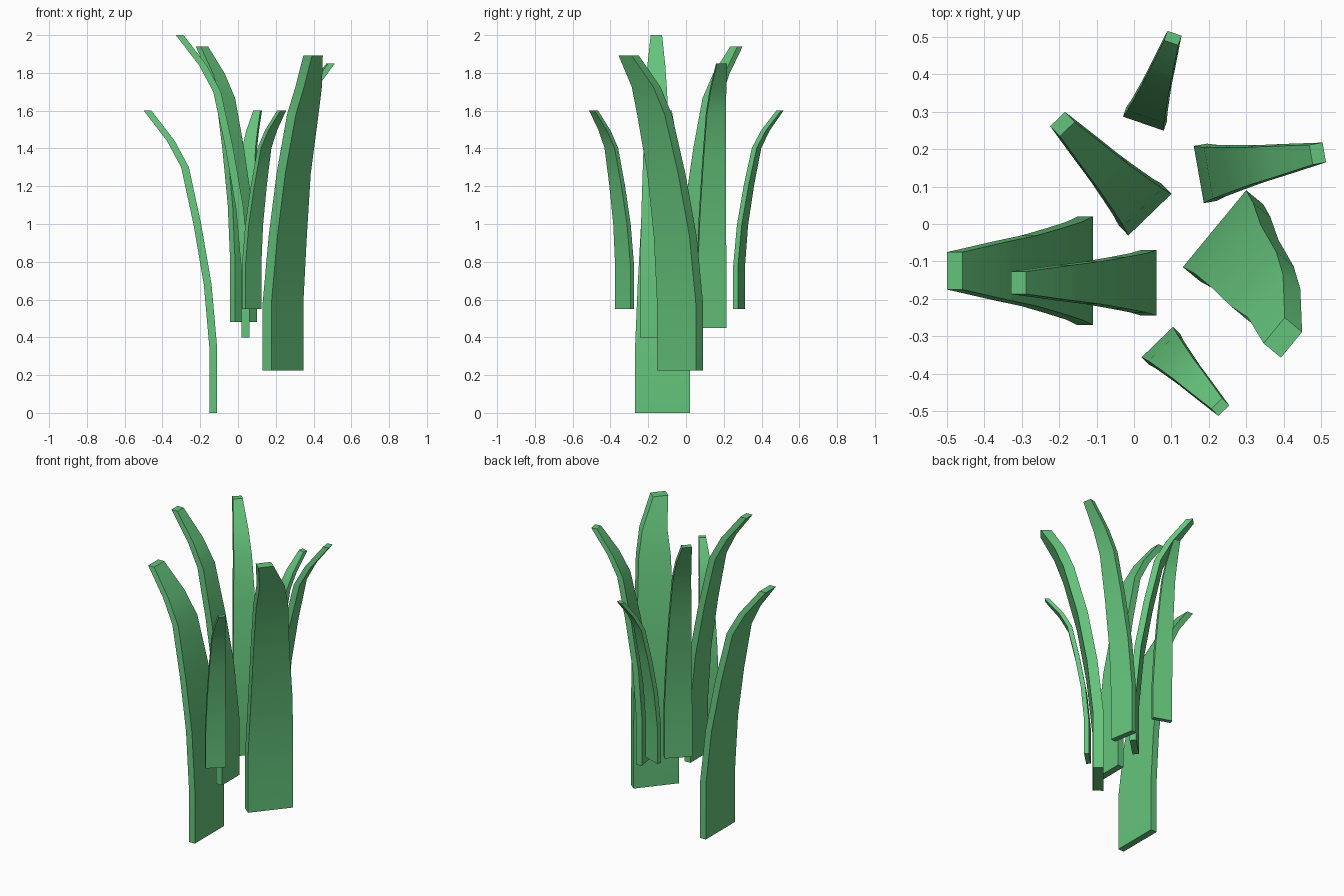
import bpy, bmesh, math
from mathutils import Matrix

if "Cube" in bpy.data.objects:
    bpy.data.objects.remove(bpy.data.objects["Cube"])

green = bpy.data.materials.new("leaf_green")
green.diffuse_color = (0.13, 0.55, 0.2, 1)
green.use_nodes = True
green.node_tree.nodes["Principled BSDF"].inputs["Base Color"].default_value = green.diffuse_color

# Shared blade profile: heights, forward bend, half-width taper (per level)
HEIGHT = [0, 0.34, 0.68, 1.0, 1.3, 1.44, 1.6]
BEND = [0, 0, 0.03, 0.085, 0.15, 0.225, 0.348]
TAPER = [1, 1, 0.9, 0.78, 0.65, 0.54, 0.345]


def blade(name, x, y, z, angle, scale, thick, edges, bend=BEND):
    """Rectangular sections stacked along the bend; edges = (right, left) offsets."""
    bm = bmesh.new()
    rings = []
    for h, d, (a, b) in zip(HEIGHT, bend, edges):
        h, d = h * scale, d * scale
        rings.append([bm.verts.new(p) for p in
                      ((d, a, h), (d + thick, a, h), (d + thick, b, h), (d, b, h))])
    for lo, hi in zip(rings, rings[1:]):
        for i in range(4):
            j = (i + 1) % 4
            bm.faces.new((lo[i], lo[j], hi[j], hi[i]))
    bm.faces.new(rings[0][::-1])
    bm.faces.new(rings[-1])
    bmesh.ops.recalc_face_normals(bm, faces=bm.faces)
    bm.transform(Matrix.Translation((x, y, z)) @ Matrix.Rotation(math.radians(angle), 4, 'Z'))
    mesh = bpy.data.meshes.new(name)
    bm.to_mesh(mesh)
    bm.free()
    mesh.materials.append(green)
    obj = bpy.data.objects.new(name, mesh)
    bpy.context.collection.objects.link(obj)
    bpy.ops.object.select_all(action='DESELECT')
    obj.select_set(True)
    bpy.context.view_layer.objects.active = obj
    bpy.ops.object.shade_smooth_by_angle(angle=math.radians(30))


# Symmetric blades: x, y, z of the inner base edge, direction, scale, base width
for name, x, y, z, angle, s, width in [
    ("wide_left_blade", -0.11, -0.125, 0.0, 180, 1.0, 0.29),
    ("tall_blade", 0.06, -0.157, 0.4, 180, 1.0, 0.175),
    ("back_left_blade", 0.0425, 0.025, 0.48, 134, 0.9125, 0.16),
    ("back_blade", 0.025, 0.268, 0.55, 71, 0.656, 0.115),
    ("right_blade", 0.173, 0.132, 0.45, 10, 0.875, 0.155),
    ("front_blade", 0.0625, -0.315, 0.55, -46, 0.656, 0.117),
]:
    blade(name, x, y, z, angle, s, 0.041 * s,
          [(-width / 2 * t, width / 2 * t) for t in TAPER])

# Thick right blade leans sideways, so its two edges taper differently
left = [0.133, 0.133, 0.119, 0.086, 0.057, 0.022, -0.064]
right = [-0.133, -0.133, -0.126, -0.126, -0.132, -0.126, -0.153]
blade("wide_right_blade", 0.215, -0.0125, 0.225, -39.5, 1.042, 0.06,
      list(zip(right, left)), [0, 0, 0.034, 0.086, 0.16, 0.21, 0.284])
